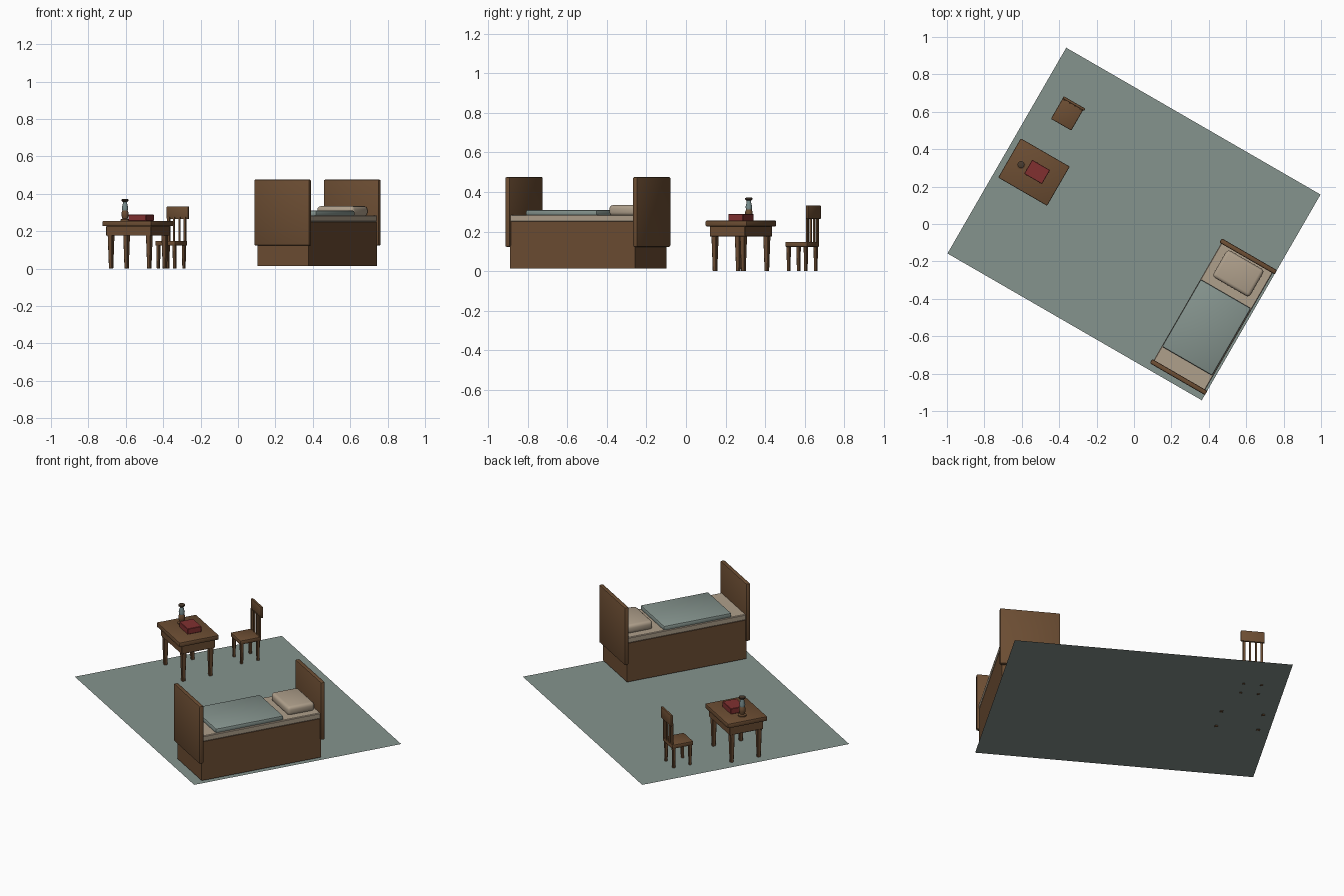
import bpy, bmesh, math
from mathutils import Matrix

if "Cube" in bpy.data.objects:
    bpy.data.objects.remove(bpy.data.objects["Cube"])

TURN = Matrix.Rotation(math.radians(-30), 4, 'Z')  # whole room is turned


def material(name, rgb):
    m = bpy.data.materials.new(name)
    m.use_nodes = True
    m.diffuse_color = (*rgb, 1)
    m.node_tree.nodes["Principled BSDF"].inputs["Base Color"].default_value = (*rgb, 1)
    return m


WOOD = material("brown wood", (0.15, 0.075, 0.033))
TEAL = material("grey green cloth", (0.235, 0.295, 0.27))
LINEN = material("beige linen", (0.43, 0.35, 0.26))
RED = material("red cover", (0.22, 0.03, 0.03))
DARK = material("dark brown metal", (0.07, 0.045, 0.028))
GLASS = material("grey blue glass", (0.2, 0.28, 0.28))


def finish(name, bm, mat, smooth=False):
    bmesh.ops.recalc_face_normals(bm, faces=bm.faces)
    bm.transform(TURN)
    me = bpy.data.meshes.new(name)
    bm.to_mesh(me)
    bm.free()
    me.materials.append(mat)
    ob = bpy.data.objects.new(name, me)
    bpy.context.collection.objects.link(ob)
    if smooth:
        bpy.context.view_layer.objects.active = ob
        ob.select_set(True)
        bpy.ops.object.shade_smooth_by_angle(angle=math.radians(35))
        ob.select_set(False)
    return ob


def box(name, u, v, w, d, z0, z1, mat, bevel=0.0, segments=1, taper=1.0):
    """Box centred on u, v; taper narrows the bottom."""
    bm = bmesh.new()
    bmesh.ops.create_cube(bm, size=1)
    for p in bm.verts:
        k = taper if p.co.z < 0 else 1
        p.co = (u + p.co.x * w * k, v + p.co.y * d * k, z1 if p.co.z > 0 else z0)
    if bevel:
        bmesh.ops.bevel(bm, geom=bm.edges[:], offset=bevel, segments=segments,
                        profile=0.5, affect='EDGES')
    return finish(name, bm, mat, segments > 1)


def lathe(name, u, v, profile, mat, sides=12):
    bm = bmesh.new()
    rings = [[bm.verts.new((u + r * math.cos(i * math.tau / sides),
                            v + r * math.sin(i * math.tau / sides), z))
              for i in range(sides)] for r, z in profile]
    for a, b in zip(rings, rings[1:]):
        for i in range(sides):
            j = (i + 1) % sides
            bm.faces.new((a[i], a[j], b[j], b[i]))
    bm.faces.new(rings[0])
    bm.faces.new(rings[-1])
    return finish(name, bm, mat, True)


def four_legs(name, u, v, a, b, size, top, taper):
    for i in (-1, 1):
        for j in (-1, 1):
            label = f"{name}_{'back' if j > 0 else 'front'}_{'left' if i > 0 else 'right'}"
            box(label, u + i * a, v + j * b, size, size, 0, top, WOOD, 0.002, taper=taper)


# Floor
bm = bmesh.new()
bmesh.ops.create_grid(bm, x_segments=1, y_segments=1, size=0.5)
for p in bm.verts:
    p.co = (p.co.x * 1.57, p.co.y * 1.27, 0.003)
finish("floor", bm, TEAL)

# Bed
BU, BV = 0.614, -0.217
box("bed_base", BU, BV, 0.316, 0.731, 0.013, 0.25, WOOD)
box("mattress", BU, BV, 0.318, 0.728, 0.25, 0.285, LINEN, 0.004)
for label, side in (("headboard", 1), ("footboard", -1)):
    box(label, 0.6155, BV + side * 0.3725, 0.341, 0.026, 0.123, 0.476, WOOD, 0.007, 2)
box("blanket", 0.612, -0.2855, 0.31, 0.415, 0.28, 0.31, TEAL, 0.008, 2)
box("pillow", 0.615, 0.05, 0.228, 0.166, 0.28, 0.334, LINEN, 0.018, 3)

# Table
TU, TV = -0.602, -0.027
box("table_top", TU, TV, 0.302, 0.242, 0.227, 0.255, WOOD, 0.005, 2)
box("table_apron", TU, TV, 0.275, 0.206, 0.176, 0.228, WOOD, 0.002)
four_legs("table_leg", TU, TV, 0.118, 0.083, 0.028, 0.18, 0.65)

# Book
box("book", -0.588, -0.018, 0.11, 0.086, 0.255, 0.289, RED, 0.002)

# Oil lamp
LU, LV = -0.682, -0.027
lathe("lamp_base", LU, LV, [(0.024, 0.255), (0.024, 0.262), (0.014, 0.267),
                            (0.019, 0.285), (0.019, 0.3), (0.014, 0.312)], WOOD)
lathe("lamp_glass", LU, LV, [(0.014, 0.31), (0.017, 0.325), (0.011, 0.35),
                             (0.011, 0.36)], GLASS)
lathe("lamp_cap", LU, LV, [(0.012, 0.357), (0.019, 0.363), (0.019, 0.37),
                           (0.012, 0.372)], DARK)

# Chair
CU, CV = -0.603, 0.33
box("chair_seat", CU, CV, 0.126, 0.13, 0.123, 0.148, WOOD, 0.005, 2)
four_legs("chair_leg", CU, CV, 0.05, 0.05, 0.018, 0.126, 0.8)
box("chair_back_rail", -0.6, 0.397, 0.134, 0.014, 0.264, 0.332, WOOD, 0.004, 2)
for i, (offset, size) in enumerate(((-0.05, 0.014), (-0.017, 0.009),
                                    (0.017, 0.009), (0.05, 0.014))):
    box(f"chair_spindle_{i + 1}", CU + offset, 0.39, size, 0.01, 0.14, 0.275, WOOD)
